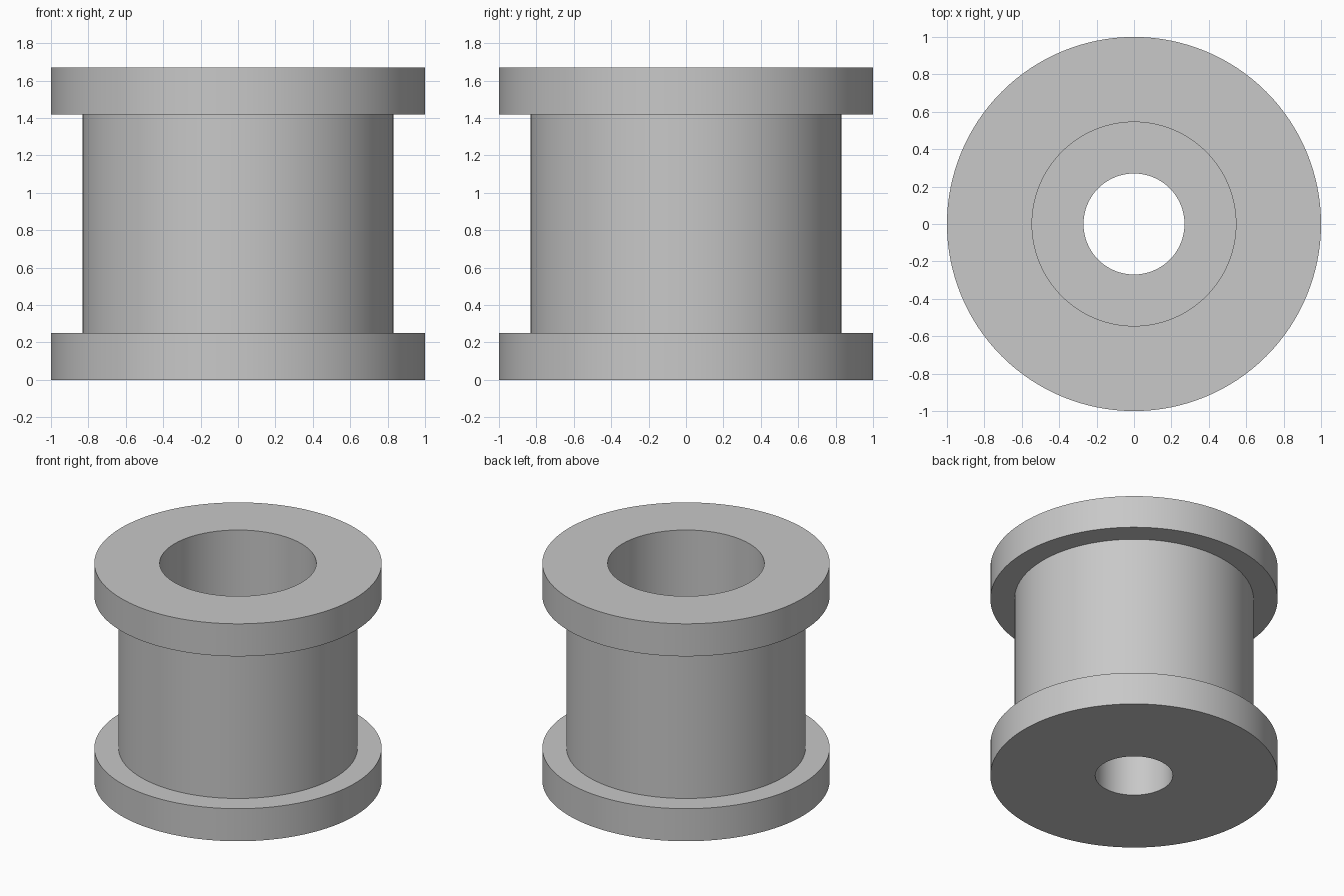
import bpy, bmesh, math

if "Cube" in bpy.data.objects:
    bpy.data.objects.remove(bpy.data.objects["Cube"])

SEGMENTS = 128

grey = bpy.data.materials.new("plain grey")
grey.diffuse_color = (0.578, 0.578, 0.578, 1.0)
grey.use_nodes = True
grey.node_tree.nodes["Principled BSDF"].inputs["Base Color"].default_value = grey.diffuse_color


def lathe(name, profile, material):
    """Revolve a closed (radius, height) profile about the z axis."""
    bm = bmesh.new()
    rings = []
    for i in range(SEGMENTS):
        a = 2 * math.pi * i / SEGMENTS
        rings.append([bm.verts.new((r * math.cos(a), r * math.sin(a), z))
                      for r, z in profile])
    n = len(profile)
    for i in range(SEGMENTS):
        here, after = rings[i], rings[(i + 1) % SEGMENTS]
        for j in range(n):
            k = (j + 1) % n
            bm.faces.new((here[j], after[j], after[k], here[k]))
    bmesh.ops.recalc_face_normals(bm, faces=bm.faces)
    mesh = bpy.data.meshes.new(name)
    bm.to_mesh(mesh)
    bm.free()
    mesh.materials.append(material)
    obj = bpy.data.objects.new(name, mesh)
    bpy.context.collection.objects.link(obj)
    bpy.ops.object.select_all(action='DESELECT')
    obj.select_set(True)
    bpy.context.view_layer.objects.active = obj
    bpy.ops.object.shade_smooth_by_angle(angle=math.radians(30))
    return obj


# Main dimensions
height, flange = 1.67, 0.25
flange_r, barrel_r = 1.0, 0.832
bore_r, recess_r, recess_depth = 0.27, 0.545, 0.505

# Flanged spool with a through bore and a wider recess at the top
lathe("flanged_spool", [
    (bore_r, 0), (flange_r, 0), (flange_r, flange), (barrel_r, flange),
    (barrel_r, height - flange), (flange_r, height - flange),
    (flange_r, height), (recess_r, height),
    (recess_r, height - recess_depth), (bore_r, height - recess_depth),
], grey)
